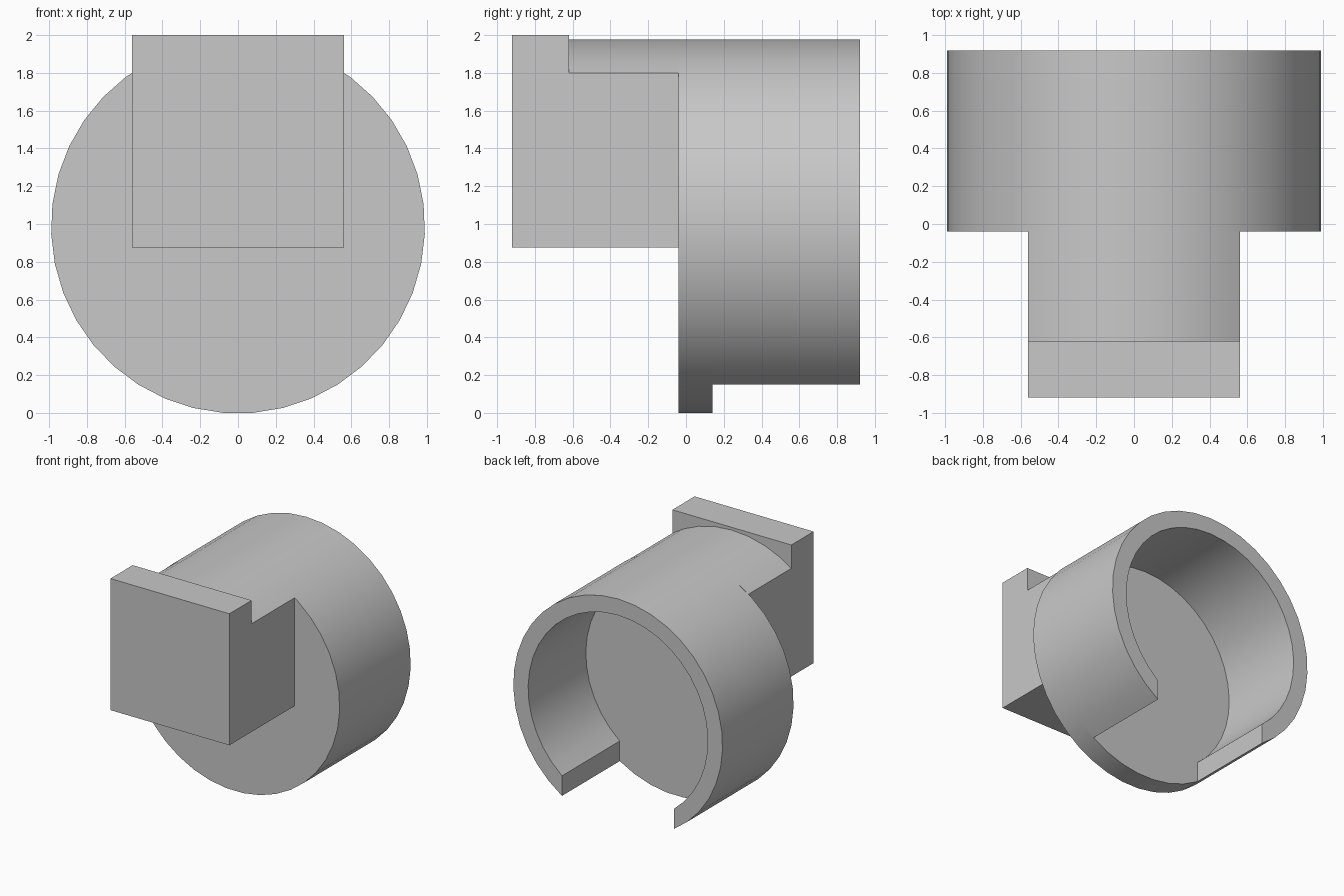
import bpy
import bmesh
from math import sin, cos, tau, asin

if "Cube" in bpy.data.objects:
    bpy.data.objects.remove(bpy.data.objects["Cube"])

SIDES = 39
STEP = tau / SIDES
R_OUT, R_IN, ZC = 0.99, 0.85, 0.987
GAP = 3.5 * STEP            # half angle of the opening at the bottom
FRONT, FLOOR, BACK = -0.04, 0.14, 0.92

grey = bpy.data.materials.new("plain grey")
grey.use_nodes = True
colour = (0.58, 0.58, 0.58, 1)
grey.diffuse_color = colour
grey.node_tree.nodes["Principled BSDF"].inputs["Base Color"].default_value = colour


def polar(radius, angle):
    """Point in the x-z plane, angle measured from the top."""
    return radius * sin(angle), ZC + radius * cos(angle)


def prism(name, outline, y0, y1):
    """Extrude an x-z outline from y0 to y1."""
    bm = bmesh.new()
    face = bm.faces.new([bm.verts.new((x, y0, z)) for x, z in outline])
    ext = bmesh.ops.extrude_face_region(bm, geom=[face], use_keep_orig=True)
    moved = [v for v in ext["geom"] if isinstance(v, bmesh.types.BMVert)]
    bmesh.ops.translate(bm, verts=moved, vec=(0, y1 - y0, 0))
    bmesh.ops.recalc_face_normals(bm, faces=bm.faces)
    mesh = bpy.data.meshes.new(name)
    bm.to_mesh(mesh)
    bm.free()
    mesh.materials.append(grey)
    obj = bpy.data.objects.new(name, mesh)
    bpy.context.collection.objects.link(obj)
    bpy.ops.object.select_all(action='DESELECT')
    obj.select_set(True)
    bpy.context.view_layer.objects.active = obj
    bpy.ops.object.shade_smooth_by_angle(angle=0.5)
    return obj


# Round end plate
prism("end_plate", [polar(R_OUT, i * STEP) for i in range(SIDES)], FRONT, FLOOR)

# Open sleeve with vertical lips at the bottom opening
arc = SIDES // 2 - 3
outer = [polar(R_OUT, i * STEP) for i in range(-arc, arc + 1)]
reach = tau / 2 - asin(R_OUT * sin(GAP) / R_IN)
inner = [polar(R_IN, reach * i / arc) for i in range(arc, -arc - 1, -1)]
prism("sleeve", outer + inner, FLOOR, BACK)

# Block: flush curved top behind, raised square slab in front
W, LOW = 0.5625, 0.875
crown = [polar(R_OUT, i * STEP) for i in range(-3, 4)]
prism("block_neck", [(-W, LOW), (-W, 1.80)] + crown + [(W, 1.80), (W, LOW)], -0.62, FRONT)
prism("block_front", [(-W, LOW), (-W, 2), (W, 2), (W, LOW)], -0.92, -0.62)
